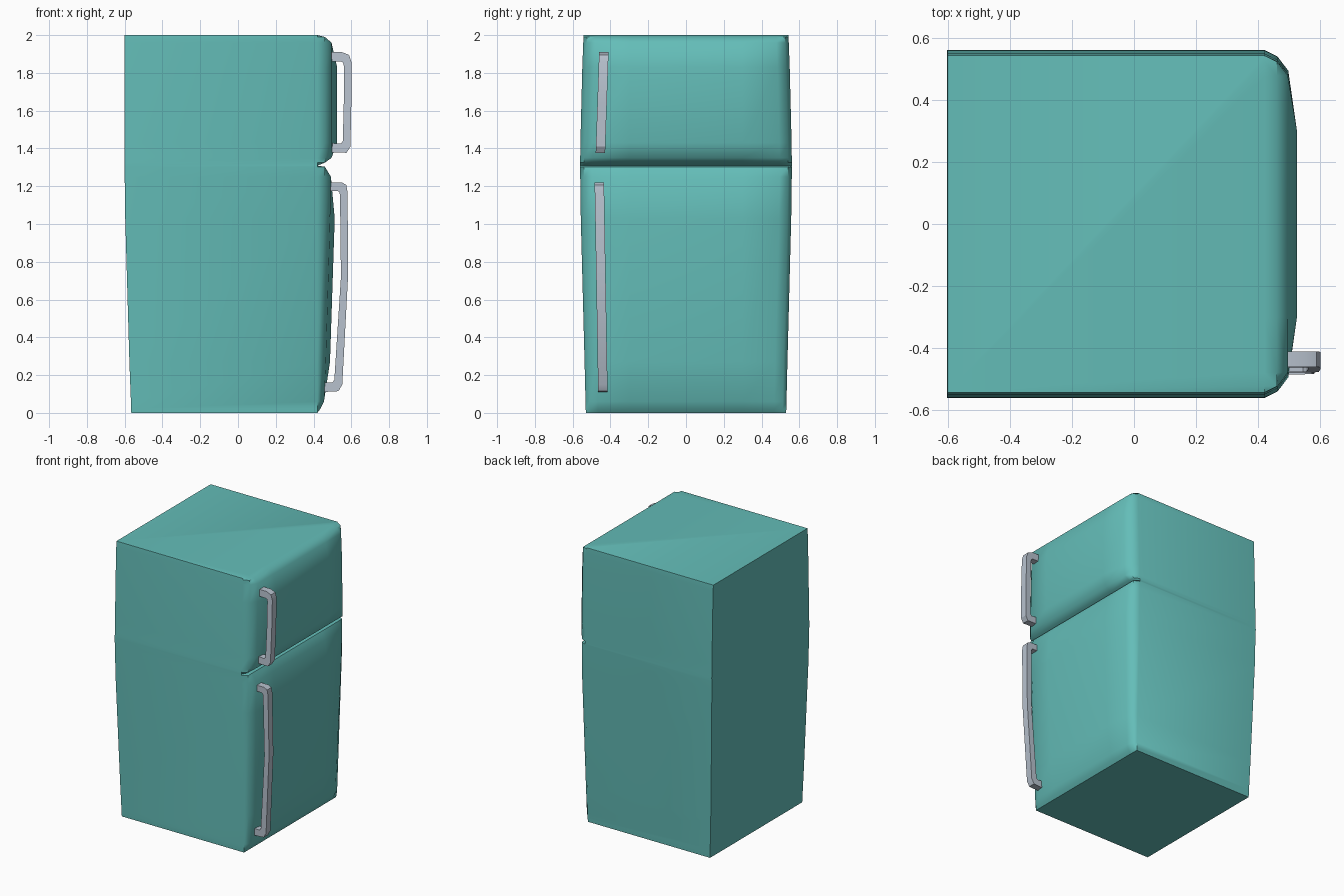
import bpy, bmesh

if "Cube" in bpy.data.objects:
    bpy.data.objects.remove(bpy.data.objects["Cube"])


def material(name, rgb):
    m = bpy.data.materials.new(name)
    m.diffuse_color = (*rgb, 1)
    m.use_nodes = True
    m.node_tree.nodes["Principled BSDF"].inputs["Base Color"].default_value = m.diffuse_color
    return m


def finish(bm, name, mat, angle):
    bmesh.ops.recalc_face_normals(bm, faces=bm.faces)
    mesh = bpy.data.meshes.new(name)
    bm.to_mesh(mesh)
    bm.free()
    obj = bpy.data.objects.new(name, mesh)
    bpy.context.collection.objects.link(obj)
    mesh.materials.append(mat)
    bpy.ops.object.select_all(action='DESELECT')
    obj.select_set(True)
    bpy.context.view_layer.objects.active = obj
    bpy.ops.object.shade_smooth_by_angle(angle=angle)
    return obj


teal = material("teal enamel", (0.127, 0.51, 0.48))
metal = material("pale metal", (0.48, 0.54, 0.62))

# Cabinet with both doors: horizontal rings, listed as
# z, back x, half width, then front x at corner, door edge and bulge
rings = [
    (2.00, -.60, .542, .42, .42, .42),
    (1.99, -.60, .543, .46, .46, .46),
    (1.96, -.60, .544, .462, .495, .495),
    (1.83, -.60, .549, .462, .497, .525),
    (1.43, -.60, .559, .462, .497, .525),
    (1.35, -.60, .560, .462, .495, .495),
    (1.325, -.60, .561, .46, .46, .46),
    (1.309, -.602, .561, .42, .42, .42),
    (1.303, -.602, .561, .46, .46, .46),
    (1.25, -.60, .560, .46, .492, .492),
    (1.03, -.597, .557, .46, .488, .512),
    (.27, -.575, .537, .445, .465, .487),
    (.06, -.567, .532, .44, .455, .455),
    (.02, -.566, .531, .435, .435, .435),
    (0, -.565, .530, .42, .42, .42),
]
bm = bmesh.new()
loops = []
for z, back, w, corner, edge, bulge in rings:
    half = [(back, w), (.42, w), (corner, w - .02), (edge, w - .065), (bulge, .30)]
    outline = half + [(x, -y) for x, y in reversed(half)]
    loops.append([bm.verts.new((x, y, z)) for x, y in outline])
n = len(loops[0])
for a, b in zip(loops, loops[1:]):
    for i in range(n):
        j = (i + 1) % n
        bm.faces.new((a[i], a[j], b[j], b[i]))
bm.faces.new(loops[0])
bm.faces.new(loops[-1])
bmesh.ops.remove_doubles(bm, verts=bm.verts, dist=1e-5)
finish(bm, "fridge_cabinet", teal, 0.75)


# Handles: bent bar between outer and inner outlines, leaning sideways with height
def handle(name, outer, inner, y_top, y_bottom, width=.05):
    bm = bmesh.new()
    top, bottom = outer[0][1], outer[-1][1]

    def section(p, q):
        verts = []
        for (x, z), s in ((p, -1), (p, 1), (q, 1), (q, -1)):
            t = (top - z) / (top - bottom)
            y = y_top + (y_bottom - y_top) * t + s * width / 2
            verts.append(bm.verts.new((x, y, z)))
        return verts

    secs = [section(p, q) for p, q in zip(outer, inner)]
    for a, b in zip(secs, secs[1:]):
        for i in range(4):
            j = (i + 1) % 4
            bm.faces.new((a[i], a[j], b[j], b[i]))
    bm.faces.new(secs[0])
    bm.faces.new(secs[-1])
    finish(bm, name, metal, 0.5)


handle("freezer_handle",
       [(.47, 1.91), (.55, 1.91), (.588, 1.895), (.60, 1.86), (.60, 1.64),
        (.595, 1.41), (.575, 1.377), (.47, 1.38)],
       [(.47, 1.86), (.545, 1.86), (.555, 1.855), (.56, 1.84), (.56, 1.64),
        (.555, 1.44), (.545, 1.425), (.47, 1.43)],
       -.435, -.453)
handle("fridge_handle",
       [(.46, 1.22), (.55, 1.22), (.573, 1.207), (.58, 1.17), (.583, .73),
        (.552, .15), (.532, .115), (.44, .11)],
       [(.46, 1.175), (.525, 1.175), (.536, 1.17), (.54, 1.155), (.545, .72),
        (.51, .175), (.50, .16), (.44, .163)],
       -.459, -.44)
